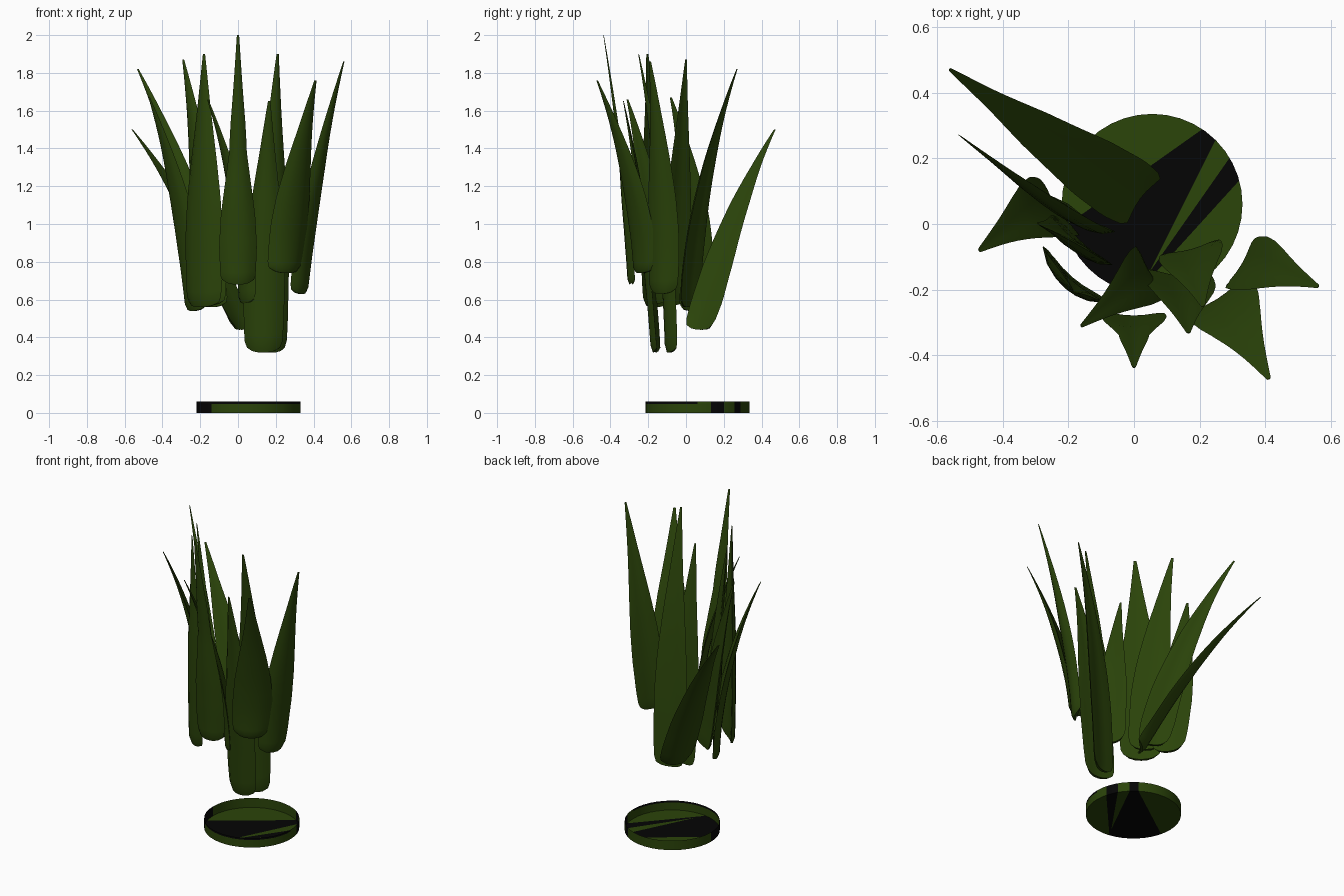
import bpy, bmesh, math
from mathutils import Vector

if "Cube" in bpy.data.objects:
    bpy.data.objects.remove(bpy.data.objects["Cube"])


def material(name, rgb):
    m = bpy.data.materials.new(name)
    m.diffuse_color = (*rgb, 1)
    m.use_nodes = True
    m.node_tree.nodes["Principled BSDF"].inputs["Base Color"].default_value = m.diffuse_color
    return m


GREEN = material("leaf green", (0.024, 0.058, 0.003))
BLACK = material("soil black", (0.0015, 0.0015, 0.0015))

# width along the leaf: (height fraction, relative width)
BLADE = [(0, .8), (.03, .92), (.12, .97), (.3, 1), (.45, .9), (.6, .69), (.8, .36), (1, .06)]
TAPER = [(0, .8), (.03, .93), (.12, 1), (.3, .92), (.6, .58), (.8, .28), (1, .05)]
WAISTED = [(0, .85), (.03, .93), (.2, 1), (.35, .9), (.5, .64), (.6, .46), (.68, .42), (.85, .22), (1, .06)]


def lookup(table, t):
    for (t0, a), (t1, b) in zip(table, table[1:]):
        if t <= t1:
            return a + (b - a) * (t - t0) / (t1 - t0)
    return table[-1][1]


def finish(bm, name, mats):
    bmesh.ops.recalc_face_normals(bm, faces=bm.faces[:])
    me = bpy.data.meshes.new(name)
    bm.to_mesh(me)
    bm.free()
    ob = bpy.data.objects.new(name, me)
    bpy.context.collection.objects.link(ob)
    for m in mats:
        me.materials.append(m)
    bpy.context.view_layer.objects.active = ob
    ob.select_set(True)
    bpy.ops.object.shade_smooth_by_angle(angle=math.radians(40))
    ob.select_set(False)


def leaf(name, base, mid, tip, wdir, width, profile=BLADE, rings=20, n_across=7):
    """Cupped blade along a curve through base, mid and tip."""
    base, mid, tip = Vector(base), Vector(mid), Vector(tip)
    ctrl = mid * 2 - (base + tip) / 2
    w = Vector((*wdir, 0)).normalized()
    n = Vector((w.y, -w.x, 0))
    if n.dot(base - Vector((0.03, -0.03, base.z))) < 0:
        n = -n
    us = [-1 + 2 * i / (n_across - 1) for i in range(n_across)]
    loop = [(u, 1) for u in us] + [(u, -1) for u in us[-2:0:-1]]
    bm = bmesh.new()
    prev = None
    for k in range(rings + 1):
        t = (k / rings) ** 1.2
        c = base * (1 - t) ** 2 + ctrl * 2 * t * (1 - t) + tip * t * t
        rel = lookup(profile, t)
        half = width / 2 * rel
        thick = 0.016 * min(1, rel * 1.3) * (0.5 if k == 0 else 1)
        ring = []
        for u, side in loop:
            off = 0.25 * half * (1 - u * u) + side * thick * math.sqrt(max(0, 1 - u * u))
            p = c + w * half * u + n * off
            p.z += 0.025 * abs(u) ** 3 * max(0, 1 - t * 8)
            ring.append(bm.verts.new(p))
        if prev:
            m = len(ring)
            for i in range(m):
                j = (i + 1) % m
                bm.faces.new((prev[i], prev[j], ring[j], ring[i]))
        else:
            bm.faces.new(ring)
        prev = ring
    bm.faces.new(prev)
    finish(bm, name, [GREEN])


# leaves: name, base, middle, tip, width direction, width, profile
LEAVES = [
    ("leaf_left_back", (-.13, .02, .56), (-.28, .10, 1.2), (-.53, .27, 1.82), (-.85, .5), .20, TAPER),
    ("leaf_back_low", (.03, .07, .44), (-.245, .25, 1.02), (-.56, .47, 1.50), (.6, .8), .21, TAPER),
    ("leaf_left_inner", (-.14, -.06, .57), (-.185, -.035, 1.2), (-.29, 0, 1.87), (.75, -.65), .22),
    ("leaf_left_front", (-.18, -.15, .56), (-.18, -.165, 1.2), (-.18, -.205, 1.90), (.75, -.65), .26),
    ("leaf_left_outer", (-.22, .045, .54), (-.30, .035, 1.1), (-.47, -.08, 1.67), (-.55, .8), .22),
    ("leaf_inner", (.05, -.14, .58), (0, -.185, 1.1), (-.16, -.31, 1.66), (.5, -.85), .18),
    ("leaf_right_tall", (.17, -.07, .32), (.18, -.12, 1.1), (.21, -.25, 1.90), (.95, .25), .20),
    ("leaf_right_low", (.135, -.145, .32), (.145, -.21, 1.0), (.165, -.33, 1.65), (1, -.1), .22),
    ("leaf_right_front", (.245, -.22, .74), (.30, -.28, 1.2), (.41, -.47, 1.76), (.8, .5), .23),
    ("leaf_right_outer", (.32, -.12, .63), (.40, -.13, 1.2), (.56, -.19, 1.86), (.5, .85), .19),
    ("leaf_front", (0, -.27, .68), (0, -.32, 1.25), (0, -.435, 2.0), (1, 0), .20, WAISTED),
]
for args in LEAVES:
    leaf(*args)

# shallow open pot base with black streaks cut into it
bm = bmesh.new()
floor = bmesh.ops.create_circle(bm, cap_ends=True, radius=.275, segments=40)["verts"]
bmesh.ops.translate(bm, verts=floor, vec=(.055, .06, 0))
rim = bmesh.ops.extrude_edge_only(bm, edges=bm.edges[:])["geom"]
bmesh.ops.translate(bm, verts=[g for g in rim if isinstance(g, bmesh.types.BMVert)], vec=(0, 0, .06))
STREAKS = [((.21, .29), (-.2, 0)), ((.25, .26), (.07, -.1)),
           ((.29, .2), (.08, -.1)), ((.318, .13), (.10, -.11))]


def side(p, line):
    (ax, ay), (bx, by) = line
    return (bx - ax) * (p.y - ay) - (by - ay) * (p.x - ax)


def cut(co, no):
    bmesh.ops.bisect_plane(bm, geom=bm.verts[:] + bm.edges[:] + bm.faces[:], plane_co=co, plane_no=no)


for (ax, ay), (bx, by) in STREAKS:
    cut((ax, ay, 0), (by - ay, ax - bx, 0))
cut((0, 0, .048), (0, 0, 1))
for f in bm.faces:
    c = f.calc_center_median()
    s = [side(c, l) > 0 for l in STREAKS]
    streak = (s[0] and not s[1]) or (s[2] and not s[3])
    if c.z > .001 and c.y < .06:      # front wall: dark rim line and dark left end
        streak = c.z > .048 or c.x < -.15
    f.material_index = int(streak)
finish(bm, "pot_base", [GREEN, BLACK])
